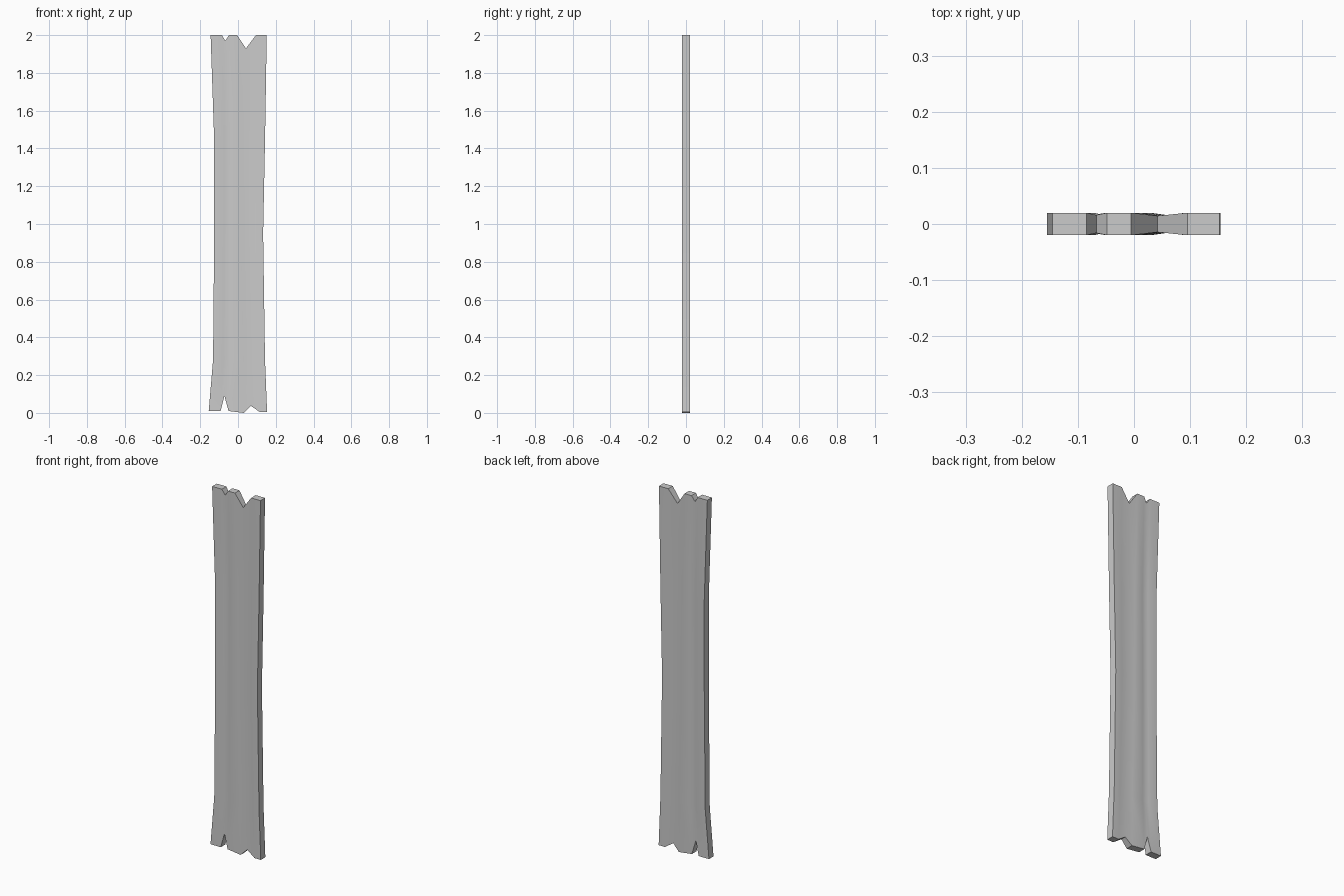
import bpy, bmesh

if "Cube" in bpy.data.objects:
    bpy.data.objects.remove(bpy.data.objects["Cube"])

# Plank grain columns: (top x, top z, bottom x, bottom z, half thickness)
columns = [
    (-0.145, 2.00, -0.155, 0.01, 0.020),
    (-0.085, 2.00, -0.092, 0.01, 0.020),
    (-0.067, 1.97, -0.072, 0.09, 0.016),
    (-0.048, 2.00, -0.050, 0.01, 0.020),
    (-0.005, 2.00, 0.030, 0.00, 0.020),
    (0.042, 1.93, 0.068, 0.037, 0.0145),
    (0.095, 2.00, 0.115, 0.005, 0.020),
    (0.152, 2.00, 0.154, 0.005, 0.020),
]
# Inner rows: (height, left edge x, right edge x)
rows = [(0.28, -0.132, 0.143), (0.95, -0.126, 0.133), (1.44, -0.126, 0.143)]


def column_points(col):
    """Points of one grain column, bottom to top."""
    tx, tz, bx, bz, _ = col
    ft = (tx - columns[0][0]) / (columns[-1][0] - columns[0][0])
    fb = (bx - columns[0][2]) / (columns[-1][2] - columns[0][2])
    pts = [(bx, bz)]
    for z, left, right in rows:
        f = fb + (ft - fb) * z / 2
        pts.append((left + (right - left) * f, z))
    return pts + [(tx, tz)]


bm = bmesh.new()
front, back = [], []
for col in columns:
    pts = column_points(col)
    front.append([bm.verts.new((x, -col[4], z)) for x, z in pts])
    back.append([bm.verts.new((x, col[4], z)) for x, z in pts])

# Front and back faces
nc, nr = len(columns), len(rows) + 2
for i in range(nc - 1):
    for j in range(nr - 1):
        for g in (front, back):
            bm.faces.new((g[i][j], g[i + 1][j], g[i + 1][j + 1], g[i][j + 1]))
    # Splintered bottom and top ends
    for j in (0, nr - 1):
        bm.faces.new((front[i][j], front[i + 1][j], back[i + 1][j], back[i][j]))
# Long side edges
for i in (0, nc - 1):
    for j in range(nr - 1):
        bm.faces.new((front[i][j], front[i][j + 1], back[i][j + 1], back[i][j]))
bmesh.ops.recalc_face_normals(bm, faces=bm.faces)

mesh = bpy.data.meshes.new("wooden_plank")
bm.to_mesh(mesh)
bm.free()
plank = bpy.data.objects.new("wooden_plank", mesh)
bpy.context.collection.objects.link(plank)

# Soft grain, sharp ends
bpy.context.view_layer.objects.active = plank
plank.select_set(True)
bpy.ops.object.shade_smooth_by_angle(angle=0.6)
